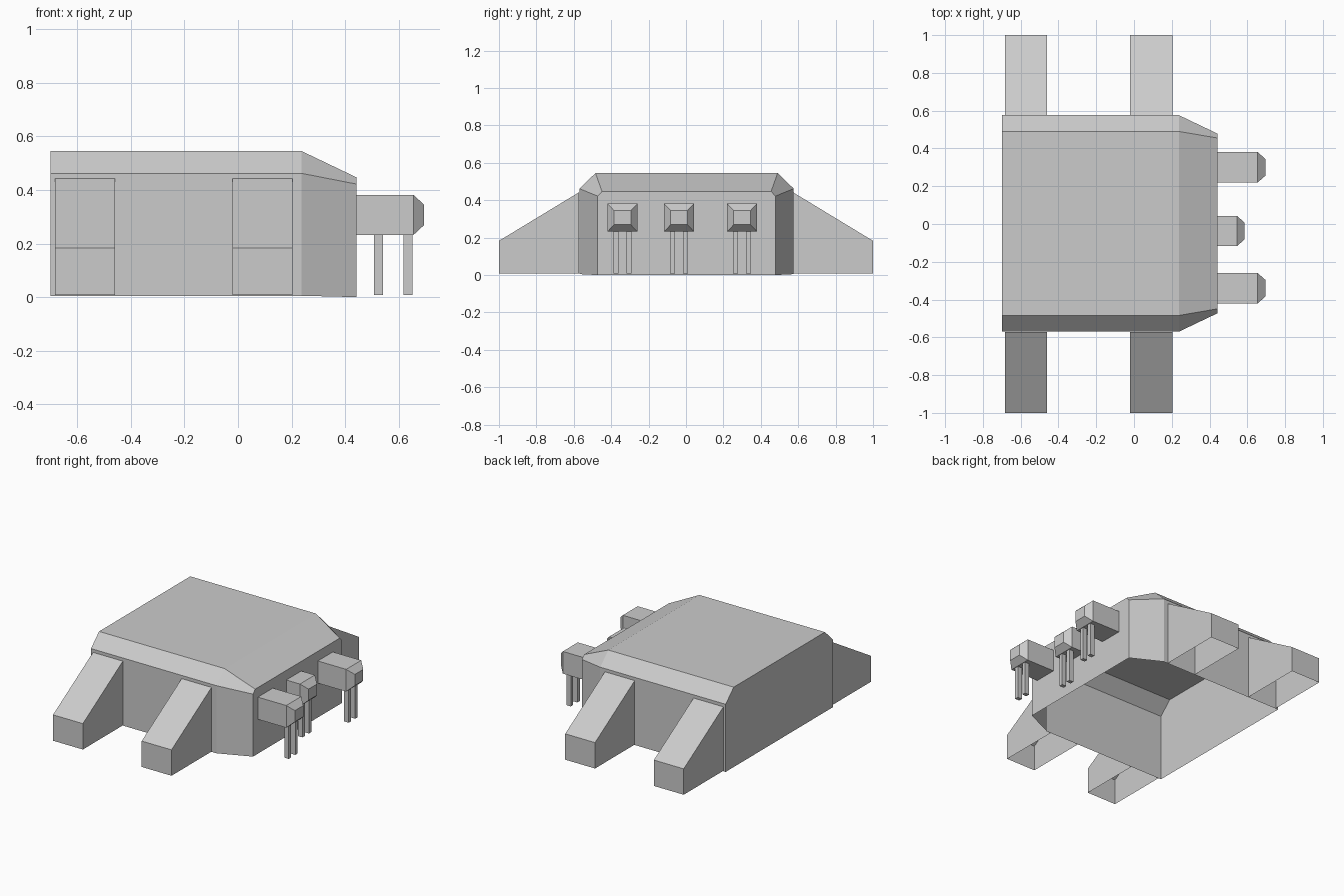
import bpy, bmesh

old = bpy.data.objects.get("Cube")
if old:
    bpy.data.objects.remove(old, do_unlink=True)

grey = bpy.data.materials.new("plain grey")
grey.use_nodes = True
colour = (0.6, 0.6, 0.6, 1)
grey.diffuse_color = colour
grey.node_tree.nodes["Principled BSDF"].inputs["Base Color"].default_value = colour


def loft(name, rings, closed=True, cap_start=True, cap_end=True):
    """Join matching cross-sections with flat faces."""
    bm = bmesh.new()
    loops = [[bm.verts.new(p) for p in ring] for ring in rings]
    n = len(loops[0])
    for a, b in zip(loops, loops[1:]):
        for i in range(n if closed else n - 1):
            j = (i + 1) % n
            bm.faces.new((a[i], a[j], b[j], b[i]))
    if cap_start:
        bm.faces.new(loops[0][::-1])
    if cap_end:
        bm.faces.new(loops[-1])
    bmesh.ops.recalc_face_normals(bm, faces=bm.faces)
    mesh = bpy.data.meshes.new(name)
    bm.to_mesh(mesh)
    bm.free()
    mesh.materials.append(grey)
    obj = bpy.data.objects.new(name, mesh)
    bpy.context.collection.objects.link(obj)
    return obj


def hull_section(x, base, half, shoulder, top_half, top):
    """Open-bottomed arch with chamfered shoulders."""
    side = [(half, base), (half, shoulder), (top_half, top)]
    pts = side + [(-y, z) for y, z in reversed(side)]
    return [(x, y + 0.003, z) for y, z in pts]


def rect(x, y, z, hy, hz):
    return [(x, y + sy * hy, z + sz * hz)
            for sy, sz in ((-1, -1), (1, -1), (1, 1), (-1, 1))]


# Hollow main body, tapered toward its +x end
loft("body", [hull_section(-0.70, 0.005, 0.573, 0.462, 0.487, 0.545),
              hull_section(0.238, 0.005, 0.573, 0.462, 0.487, 0.545),
              hull_section(0.443, 0.0, 0.475, 0.422, 0.452, 0.447)], closed=False)

# Sloping buttresses on both sides, open underneath and against the body
for side, label in ((-1, "front"), (1, "back")):
    for x0, x1, place in ((-0.683, -0.46, "right"), (-0.02, 0.203, "left")):
        inner, outer = side * 0.573, side
        rings = [[(x0, y, 0.008), (x0, y, z), (x1, y, z), (x1, y, 0.008)]
                 for y, z in ((inner, 0.442), (outer, 0.183))]
        loft(f"{label}_{place}_buttress", rings, closed=False, cap_start=False)

# Prongs with tapered tips, each on a pair of thin legs
for y, end, place in ((-0.34, 0.655, "front"), (-0.037, 0.545, "middle"), (0.30, 0.655, "back")):
    loft(place + "_prong", [rect(0.443, y, 0.307, 0.08, 0.075),
                            rect(end, y, 0.307, 0.08, 0.075),
                            rect(end + 0.04, y, 0.307, 0.045, 0.038)], cap_start=False)
    for side, label in ((-1, "front"), (1, "back")):
        loft(f"{place}_prong_{label}_leg",
             [rect(x, y + side * 0.035, 0.12, 0.013, 0.112)
              for x in (end - 0.037, end - 0.004)])
